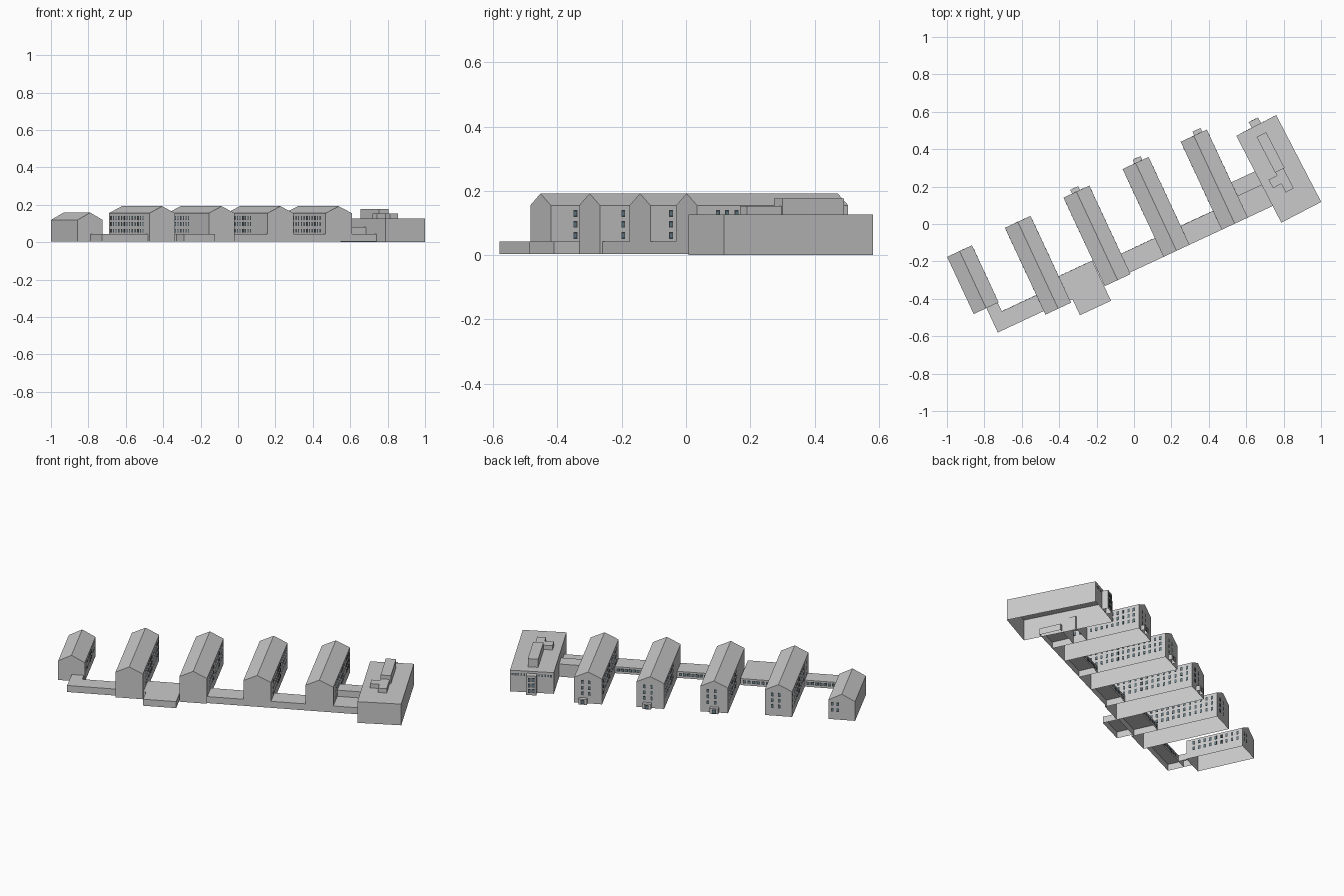
import bpy, bmesh, math
from mathutils import Matrix, Vector

if "Cube" in bpy.data.objects:
    bpy.data.objects.remove(bpy.data.objects["Cube"])

SITE = math.radians(25)      # rotation of the wings and corridors
HALL = math.radians(27.4)    # rotation of the end hall
BASE = 0.004


def material(name, rgb):
    m = bpy.data.materials.new(name)
    m.diffuse_color = (*rgb, 1)
    m.use_nodes = True
    m.node_tree.nodes["Principled BSDF"].inputs["Base Color"].default_value = m.diffuse_color
    return m


grey = material("plain grey", (0.59, 0.59, 0.59))
frame = material("window frame dark grey", (0.045, 0.05, 0.055))
glass = material("glass blue grey", (0.13, 0.22, 0.26))


def finish(name, bm, angle, mats, open_base=False):
    bmesh.ops.recalc_face_normals(bm, faces=bm.faces)
    if open_base:            # the buildings are shells without floors
        floors = [f for f in bm.faces if f.normal.z < -0.9]
        bmesh.ops.delete(bm, geom=floors, context='FACES')
    bmesh.ops.rotate(bm, cent=(0, 0, 0), matrix=Matrix.Rotation(angle, 3, 'Z'), verts=bm.verts)
    me = bpy.data.meshes.new(name)
    bm.to_mesh(me)
    bm.free()
    for m in mats:
        me.materials.append(m)
    ob = bpy.data.objects.new(name, me)
    bpy.context.collection.objects.link(ob)
    return ob


def add_box(bm, lo, hi, mat=0):
    lo, hi = Vector(lo), Vector(hi)
    mtx = Matrix.Translation((lo + hi) / 2) @ Matrix.Diagonal((*(hi - lo), 1))
    verts = bmesh.ops.create_cube(bm, size=1, matrix=mtx)["verts"]
    for f in {f for v in verts for f in v.link_faces}:
        f.material_index = mat


def box(name, u, v, z, angle=SITE):
    bm = bmesh.new()
    add_box(bm, (u[0], v[0], z[0]), (u[1], v[1], z[1]))
    return finish(name, bm, angle, [grey], open_base=True)


def gabled(name, u, v, eaves, ridge):
    # pentagon profile extruded along the wing
    bm = bmesh.new()
    mid = (u[0] + u[1]) / 2
    prof = [(u[0], BASE), (u[1], BASE), (u[1], eaves), (mid, ridge), (u[0], eaves)]
    face = bm.faces.new([bm.verts.new((a, v[0], z)) for a, z in prof])
    ext = bmesh.ops.extrude_face_region(bm, geom=[face], use_keep_orig=True)
    moved = [g for g in ext["geom"] if isinstance(g, bmesh.types.BMVert)]
    bmesh.ops.translate(bm, vec=(0, v[1] - v[0], 0), verts=moved)
    return finish(name, bm, SITE, [grey], open_base=True)


def add_window(bm, side, plane, along, z, w=0.0135, h=0.021):
    # side: 'u+', 'u-', 'v+', the wall the thin plate sits on
    s = 1 if side[1] == '+' else -1
    for mat, k, depth in ((0, 1.0, 0.0006), (1, 0.6, 0.001)):
        a, b = sorted((plane + s * 0.0002, plane + s * depth))
        p, q = along - w * k / 2, along + w * k / 2
        r, t = z - h * k / 2, z + h * k / 2
        if side[0] == 'u':
            add_box(bm, (a, p, r), (b, q, t), mat)
        else:
            add_box(bm, (p, a, r), (q, b, t), mat)


def window_row(name, v, u0, u1, n, z, w, h, angle=SITE):
    bm = bmesh.new()
    for i in range(n):
        add_window(bm, 'v+', v, u0 + (u1 - u0) * (i + 0.5) / n, z, w, h)
    finish(name, bm, angle, [frame, glass])


def spaced(a, b, pitch=0.033):
    n = max(1, round((b - a) / pitch))
    return [a + (b - a) * k / n for k in range(n + 1)]


# Gabled wings: u range, v range, eaves, ridge, left window span, back gable columns, porch offset
wings = [
    ((-0.980, -0.833), (-0.074, 0.263), 0.119, 0.158, None, (0.095, 0.125), None),
    ((-0.634, -0.483), (-0.239, 0.273), 0.155, 0.192, (-0.16, 0.25), (0.07, 0.11), None),
    ((-0.282, -0.130), (-0.235, 0.287), 0.155, 0.192, (0.02, 0.25), (0.07, 0.11), 0.050),
    ((0.069, 0.222), (-0.226, 0.292), 0.155, 0.192, (-0.01, 0.25), (0.07, 0.11), 0.069),
    ((0.412, 0.566), (-0.226, 0.293), 0.155, 0.192, (-0.155, 0.25), (0.07, 0.11), 0.080),
]
for i, (u, v, eaves, ridge, left, cols, porch) in enumerate(wings, 1):
    gabled(f"wing_{i}", u, v, eaves, ridge)
    bm = bmesh.new()
    for z in (0.061, 0.096) if i == 1 else (0.061, 0.096, 0.130):
        for along in spaced(-0.03 if i == 1 else -0.155, v[1] - 0.03):
            add_window(bm, 'u+', u[1], along, z)
        if left:
            for along in spaced(*left):
                add_window(bm, 'u-', u[0], along, z)
        for c in cols:
            add_window(bm, 'v+', v[1], u[0] + c, z)
    finish(f"wing_{i}_windows", bm, SITE, [frame, glass])
    if porch:
        a = u[0] + porch
        box(f"wing_{i}_porch", (a, a + 0.047), (v[1], v[1] + 0.022), (BASE, 0.036))
        window_row(f"wing_{i}_porch_door", v[1] + 0.022, a + 0.008, a + 0.04, 1, 0.018, 0.022, 0.026)

# Low corridors joining the wings
LOW = (BASE, 0.043)
box("corridor_west", (-0.905, -0.634), (-0.218, -0.124), LOW)
box("corridor_west_return", (-0.905, -0.838), (-0.124, -0.074), LOW)
box("entrance_block", (-0.483, -0.285), (-0.226, -0.083), LOW)
box("entrance_front", (-0.468, -0.285), (-0.320, -0.226), LOW)
box("corridor_centre", (-0.130, 0.069), (-0.226, -0.115), LOW)
box("corridor_east", (0.222, 0.412), (-0.226, -0.115), LOW)
box("corridor_hall", (0.566, 0.730), (-0.226, -0.100), LOW)
box("raised_link", (0.566, 0.712), (-0.100, -0.018), (BASE, 0.080))

# Corridor windows on the back walls
for name, v, a, b, n in (("west", -0.124, -0.830, -0.640, 8), ("entrance", -0.083, -0.475, -0.295, 7),
                         ("centre", -0.115, -0.122, 0.062, 8), ("east", -0.115, 0.230, 0.405, 8)):
    window_row(f"corridor_windows_{name}", v, a, b, n, 0.025, 0.018, 0.018)

# End hall with rooftop plant rooms and a stair bay
box("hall", (0.7025, 0.943), (-0.356, 0.167), (0, 0.127), HALL)
box("hall_stair_bay", (0.795, 0.851), (0.167, 0.201), (0, 0.115), HALL)
box("plant_room_tall", (0.796, 0.853), (-0.104, 0.111), (0.127, 0.176), HALL)
box("plant_room_low", (0.798, 0.846), (-0.224, -0.104), (0.127, 0.153), HALL)
box("plant_room_side", (0.748, 0.798), (-0.172, -0.121), (0.127, 0.153), HALL)
window_row("hall_windows_left", 0.167, 0.710, 0.790, 5, 0.105, 0.009, 0.014, HALL)
window_row("hall_windows_right", 0.167, 0.858, 0.937, 5, 0.105, 0.009, 0.014, HALL)
for k, z in enumerate((0.025, 0.058, 0.091)):
    window_row(f"stair_bay_windows_{k + 1}", 0.201, 0.802, 0.844, 2, z, 0.015, 0.024, HALL)
